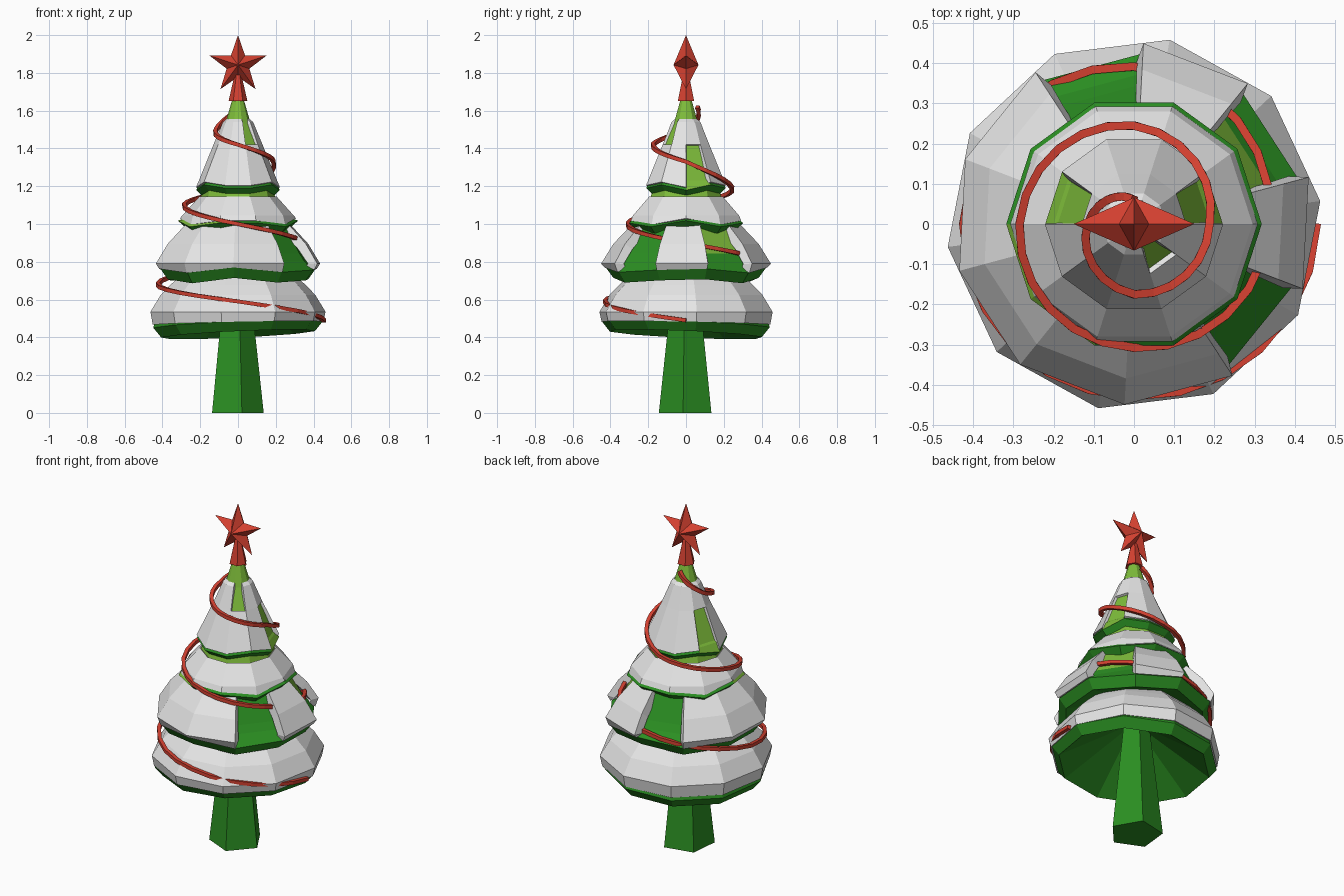
import bpy, bmesh, math
from math import sin, cos, radians

cube = bpy.data.objects.get("Cube")
if cube:
    bpy.data.objects.remove(cube)


def material(name, rgb):
    m = bpy.data.materials.new(name)
    m.use_nodes = True
    m.diffuse_color = (*rgb, 1)
    bsdf = m.node_tree.nodes["Principled BSDF"]
    bsdf.inputs["Base Color"].default_value = (*rgb, 1)
    bsdf.inputs["Roughness"].default_value = 0.8
    return m


WHITE = material("snow white", (0.78, 0.78, 0.78))
GREEN = material("dark green", (0.024, 0.275, 0.016))
LIME = material("light green", (0.21, 0.51, 0.043))
RED = material("red", (0.66, 0.052, 0.03))


def finish(name, bm, mats):
    me = bpy.data.meshes.new(name)
    bm.to_mesh(me)
    bm.free()
    for m in mats:
        me.materials.append(m)
    ob = bpy.data.objects.new(name, me)
    bpy.context.collection.objects.link(ob)
    return ob


def lathe(name, profile, mats, sides=10, phase=0, holes=(), wave=(0, 0, 1),
          wave_rows=(1, 2), lime=(), cap=False, shift=0):
    """Faceted rings; holes and lime are sets of (row, sector).
    wave = (droop, direction, repeats) bends the rim rows."""
    bm = bmesh.new()
    droop, direction, repeats = wave
    rings = []
    for row, (r, z) in enumerate(profile):
        ring = []
        for k in range(sides):
            a = radians(phase + 360 * k / sides)
            dz = -droop * cos(repeats * (a - radians(direction))) if row in wave_rows else 0
            ring.append(bm.verts.new((r * cos(a) + shift, r * sin(a), z + dz)))
        rings.append(ring)
    for i in range(len(rings) - 1):
        for k in range(sides):
            if (i, k) in holes:
                continue
            n = (k + 1) % sides
            f = bm.faces.new((rings[i][k], rings[i][n], rings[i + 1][n], rings[i + 1][k]))
            f.material_index = int((i, k) in lime or (i, None) in lime)
    if cap:
        bm.faces.new(rings[0][::-1])
        bm.faces.new(rings[-1])
    bmesh.ops.delete(bm, geom=[v for v in bm.verts if not v.link_faces], context='VERTS')
    return finish(name, bm, mats)


def snow(name, profile, thick, **kw):
    """Snow coat: an open shell thickened inwards."""
    ob = lathe(name, profile, [WHITE], wave_rows=(0,), **kw)
    mod = ob.modifiers.new("thickness", 'SOLIDIFY')
    mod.thickness = thick
    mod.offset = -1


# Trunk
lathe("trunk", [(0.147, 0), (0.075, 0.66)], [GREEN], sides=5, phase=-78, cap=True, shift=-0.01)

# Green branch tiers, from underside to top
greens = [GREEN, LIME]
LOWER_WAVE, UPPER_WAVE, TOP_WAVE = (0.015, 45, 4), (0.018, 45, 4), (0.016, 0, 4)
lathe("branches_bottom", [(0.02, 0.67), (0.41, 0.416), (0.452, 0.468), (0.43, 0.52), (0.25, 0.77)],
      greens, phase=7, wave=(0.026, 137, 1))
lathe("branches_lower", [(0.15, 0.78), (0.385, 0.7), (0.425, 0.755), (0.375, 0.805),
                         (0.348, 0.845), (0.265, 1.0)],
      greens, phase=15, wave=LOWER_WAVE, lime={(4, 0)})
lathe("branches_upper", [(0.1, 1.03), (0.28, 0.965), (0.318, 1.0), (0.285, 1.03),
                         (0.2, 1.13), (0.175, 1.22)],
      greens, wave=UPPER_WAVE, lime={(2, 5), (2, 6), (4, None)})
lathe("branches_top", [(0.08, 1.24), (0.19, 1.165), (0.221, 1.195), (0.2, 1.23),
                       (0.19, 1.24), (0.115, 1.42), (0.068, 1.53), (0.03, 1.66)],
      greens, wave=TOP_WAVE, cap=True,
      lime={(2, 0), (2, 4), (3, None), (4, None), (5, None), (6, None)})

# Snow coats with missing patches
snow("snow_bottom", [(0.455, 0.475), (0.467, 0.535), (0.412, 0.625), (0.36, 0.678), (0.27, 0.76)],
     0.03, phase=7, wave=(0.012, 137, 1))
snow("snow_lower", [(0.432, 0.755), (0.45, 0.79), (0.385, 0.895), (0.29, 0.995)], 0.05,
     phase=15, wave=LOWER_WAVE, holes={(r, s) for r in (0, 1, 2) for s in (0, 2, 8)})
snow("snow_upper", [(0.308, 1.012), (0.295, 1.045), (0.205, 1.145)], 0.025, wave=UPPER_WAVE)
snow("snow_top", [(0.222, 1.21), (0.13, 1.42), (0.08, 1.54), (0.062, 1.555)], 0.025,
     wave=TOP_WAVE, holes={(0, 0), (0, 4), (1, 8), (2, 8)})

# Garland: radius and height at each quarter turn, wound downwards
stops = [(0.06, 1.62), (0.115, 1.5), (0.175, 1.42), (0.188, 1.33), (0.245, 1.19),
         (0.285, 1.10), (0.308, 1.0), (0.337, 0.90), (0.392, 0.80), (0.425, 0.68),
         (0.428, 0.59), (0.455, 0.49)]
STEPS = 6
path = []
for q, ((r0, z0), (r1, z1)) in enumerate(zip(stops, stops[1:])):
    for s in range(STEPS + (q == len(stops) - 2)):
        t = s / STEPS
        a = radians(90 * (q + 1 + t))
        r = r0 + (r1 - r0) * t
        path.append((r * cos(a), r * sin(a), z0 + (z1 - z0) * t))
curve = bpy.data.curves.new("garland", 'CURVE')
curve.dimensions = '3D'
curve.twist_mode = 'Z_UP'
curve.bevel_depth = 0.0145
curve.bevel_resolution = 0
curve.use_fill_caps = True
spline = curve.splines.new('POLY')
spline.use_smooth = False
spline.points.add(len(path) - 1)
for p, co in zip(spline.points, path):
    p.co = (*co, 1)
    p.tilt = radians(45)
curve.materials.append(RED)
bpy.context.collection.objects.link(bpy.data.objects.new("garland", curve))

# Star and its socket
lathe("star_socket", [(0.05, 1.65), (0.018, 1.79)], [RED], sides=6, cap=True)
bm = bmesh.new()
outline = []
for k in range(10):
    a = radians(90 + 36 * k)
    r = 0.063 if k % 2 else 0.158
    outline.append(bm.verts.new((r * cos(a), 0, 1.842 + r * sin(a))))
for side in (-1, 1):
    tip = bm.verts.new((0, 0.066 * side, 1.842))
    for k in range(10):
        bm.faces.new((outline[k], outline[(k + 1) % 10], tip))
bmesh.ops.recalc_face_normals(bm, faces=bm.faces)
finish("star", bm, [RED])
